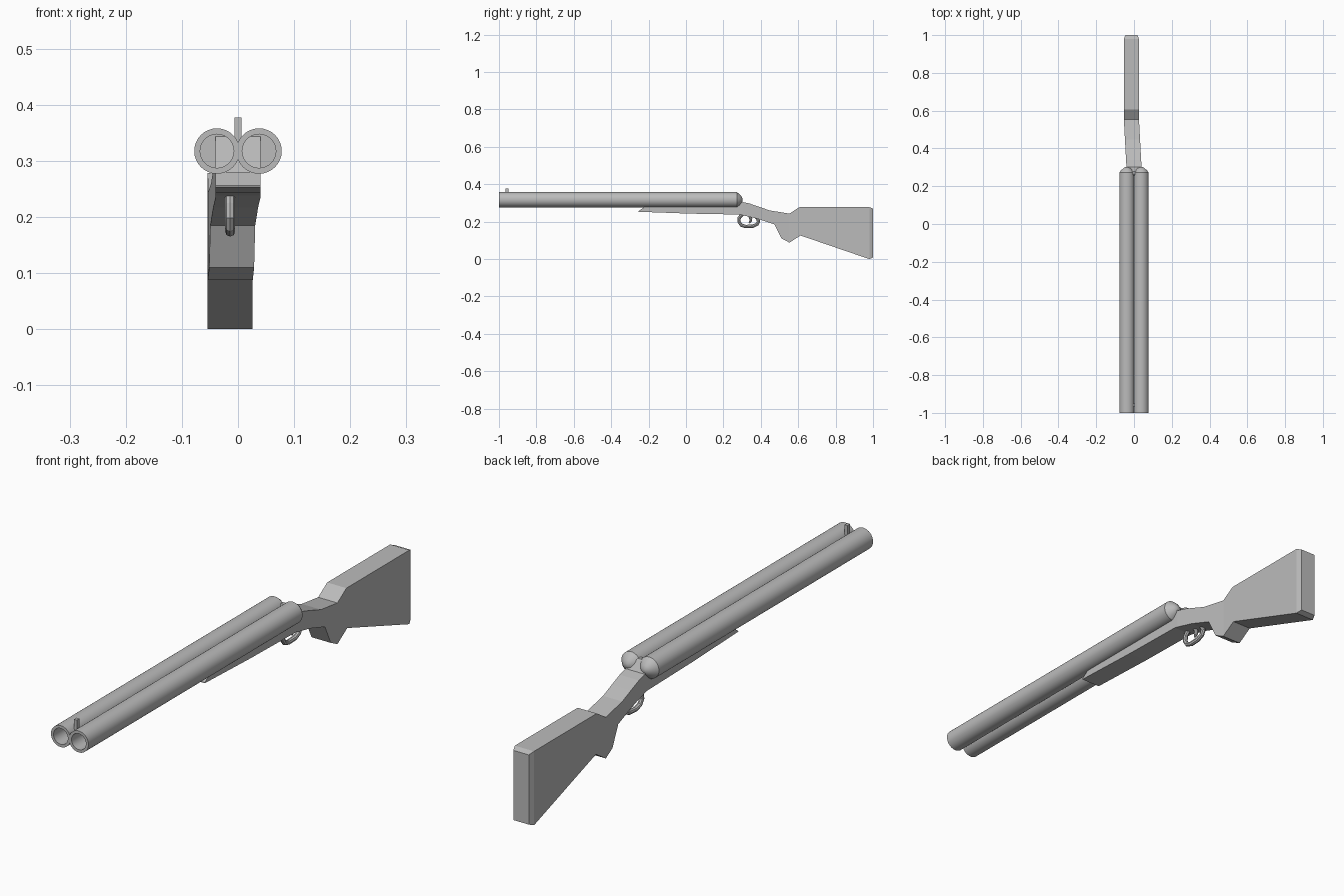
import bpy, bmesh, math
from mathutils import Vector

if "Cube" in bpy.data.objects:
    bpy.data.objects.remove(bpy.data.objects["Cube"])

grey = bpy.data.materials.new("plain grey")
grey.diffuse_color = (0.5, 0.5, 0.5, 1)
grey.use_nodes = True
grey.node_tree.nodes["Principled BSDF"].inputs["Base Color"].default_value = grey.diffuse_color


def make(name, bm, smooth=None):
    bmesh.ops.recalc_face_normals(bm, faces=bm.faces)
    me = bpy.data.meshes.new(name)
    bm.to_mesh(me)
    bm.free()
    me.materials.append(grey)
    ob = bpy.data.objects.new(name, me)
    bpy.context.collection.objects.link(ob)
    if smooth:
        bpy.ops.object.select_all(action='DESELECT')
        ob.select_set(True)
        bpy.context.view_layer.objects.active = ob
        bpy.ops.object.shade_smooth_by_angle(angle=math.radians(smooth))
    return ob


def bridge(bm, a, b):
    n = len(a)
    for i in range(n):
        bm.faces.new((a[i], a[(i + 1) % n], b[(i + 1) % n], b[i]))


def interp(pts, y):
    if y <= pts[0][0]:
        return pts[0][1]
    for (y0, z0), (y1, z1) in zip(pts, pts[1:]):
        if y <= y1:
            return z0 + (z1 - z0) * (y - y0) / (y1 - y0)
    return pts[-1][1]


# Barrels: open muzzle, hollow bore, shallow domed breech
def barrel(name, x, z=0.3175, sides=32):
    bm = bmesh.new()
    rings = []
    for y, r in [(0.265, 0.03), (-1, 0.03), (-1, 0.0405), (0.272, 0.0405),
                 (0.284, 0.031), (0.296, 0.018), (0.302, 0.006)]:
        rings.append([bm.verts.new((x + r * math.cos(t), y, z + r * math.sin(t)))
                      for t in (2 * math.pi * i / sides for i in range(sides))])
    for a, b in zip(rings, rings[1:]):
        bridge(bm, a, b)
    bm.faces.new(rings[0])
    bm.faces.new(rings[-1])
    make(name, bm, 30)


barrel("left_barrel", -0.0375)
barrel("right_barrel", 0.0375)

# Stock, receiver and fore-end: side profile lofted along y with a sideways bend
top = [(-0.254, 0.256), (-0.22, 0.28), (0.2, 0.28), (0.262, 0.343), (0.277, 0.343),
       (0.302, 0.305), (0.34, 0.297), (0.39, 0.28), (0.447, 0.26), (0.553, 0.243),
       (0.607, 0.278), (0.98, 0.278)]
bottom = [(-0.254, 0.253), (0.02, 0.243), (0.286, 0.238), (0.377, 0.217), (0.473, 0.185),
          (0.51, 0.11), (0.553, 0.088), (0.612, 0.126), (0.98, 0.0)]
bend = [(0.3, 0), (0.56, -0.014)]


def section(bm, y, inset=0.0, at=None):
    s = y if at is None else at
    c, w = interp(bend, s), 0.04 - inset
    zt, zb = interp(top, s) - inset, interp(bottom, s) + inset
    return [bm.verts.new(p) for p in
            ((c - w, y, zb), (c + w, y, zb), (c + w, y, zt), (c - w, y, zt))]


bm = bmesh.new()
stations = sorted({p[0] for p in top + bottom})
rings = [section(bm, y) for y in stations] + [section(bm, 1.0, 0.008, 0.98)]
for a, b in zip(rings, rings[1:]):
    bridge(bm, a, b)
bm.faces.new(rings[0])
bm.faces.new(rings[-1])
make("stock", bm)


# Tubes swept along a path in the y-z plane
def tube(name, path, radii, x, closed=False, sides=8):
    bm = bmesh.new()
    pts = [Vector((x, y, z)) for y, z in path]
    n, rings = len(pts), []
    for i, p in enumerate(pts):
        a = pts[i - 1] if closed or i else p
        b = pts[(i + 1) % n] if closed or i < n - 1 else p
        d = (b - a).normalized()
        side = Vector((1, 0, 0))
        up = side.cross(d)
        rings.append([bm.verts.new(p + radii[i] * (side * math.cos(t) + up * math.sin(t)))
                      for t in (2 * math.pi * k / sides for k in range(sides))])
    for a, b in zip(rings, rings[1:]):
        bridge(bm, a, b)
    if closed:
        bridge(bm, rings[-1], rings[0])
    else:
        bm.faces.new(rings[0])
        bm.faces.new(rings[-1])
    make(name, bm, 30)


guard = [(0.30, 0.238), (0.285, 0.222), (0.283, 0.2), (0.295, 0.182), (0.318, 0.174),
         (0.358, 0.176), (0.38, 0.186), (0.388, 0.202), (0.382, 0.218), (0.37, 0.23)]
tube("trigger_guard", guard, [0.009] * len(guard), -0.014)
trigger = [(0.338, 0.235), (0.347, 0.215), (0.346, 0.204), (0.338, 0.193)]
tube("trigger", trigger, [0.008, 0.008, 0.007, 0.004], -0.014)

# Front sight
bm = bmesh.new()
bmesh.ops.create_cube(bm, size=1)
for v in bm.verts:
    v.co = (v.co.x * 0.012, v.co.y * 0.016 - 0.958, v.co.z * 0.05 + 0.352)
make("front_sight", bm)
